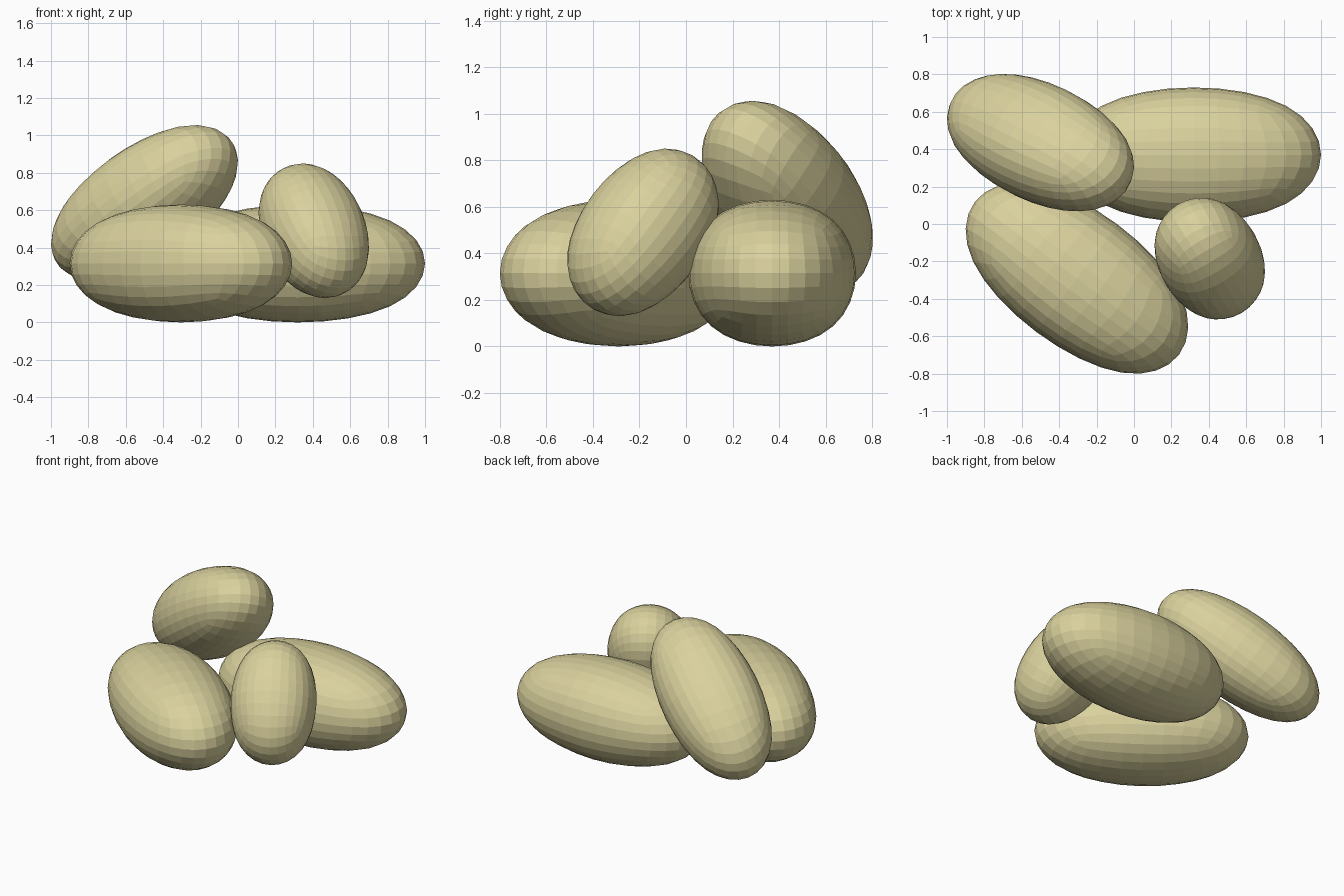
import bpy
from math import radians
from mathutils import Matrix, Vector

if "Cube" in bpy.data.objects:
    bpy.data.objects.remove(bpy.data.objects["Cube"])

skin = bpy.data.materials.new("potato_skin")
skin.diffuse_color = (0.70, 0.64, 0.34, 1)
skin.use_nodes = True
skin.node_tree.nodes["Principled BSDF"].inputs["Base Color"].default_value = skin.diffuse_color


def potato(name, centre, extents, radii, yaw, pitch=0, roll=0):
    """Subdivided cube, stretched, turned, then fitted to its measured half extents."""
    bpy.ops.mesh.primitive_cube_add(size=2)
    ob = bpy.context.object
    ob.name = name
    sub = ob.modifiers.new("round", 'SUBSURF')
    sub.levels = sub.render_levels = 3
    bpy.ops.object.modifier_apply(modifier=sub.name)
    me = ob.data
    r = max(v.co.x for v in me.vertices)
    turn = (Matrix.Rotation(radians(yaw), 4, 'Z')
            @ Matrix.Rotation(radians(-pitch), 4, 'Y')
            @ Matrix.Rotation(radians(roll), 4, 'X'))
    me.transform(turn @ Matrix.Diagonal(Vector([a / r for a in radii] + [1])))
    fit = [extents[i] / max(v.co[i] for v in me.vertices) for i in range(3)]
    me.transform(Matrix.Translation(centre) @ Matrix.Diagonal(Vector(fit + [1])))
    me.materials.append(skin)
    return ob


# Two large potatoes lying on the ground
potato("back_right_potato", (0.32, 0.37, 0.315), (0.68, 0.36, 0.315),
       (0.68, 0.36, 0.315), 0)
potato("front_left_potato", (-0.305, -0.29, 0.315), (0.595, 0.51, 0.315),
       (0.68, 0.36, 0.315), -37)

# Potato leaning on top at the back left
potato("top_potato", (-0.5, 0.435, 0.64), (0.5, 0.367, 0.415),
       (0.61, 0.324, 0.284), -26.6, 33.5, -18)

# Small potato leaning at the front right
potato("small_potato", (0.405, -0.185, 0.49), (0.295, 0.325, 0.36),
       (0.41, 0.28, 0.27), -59.4, -49)
